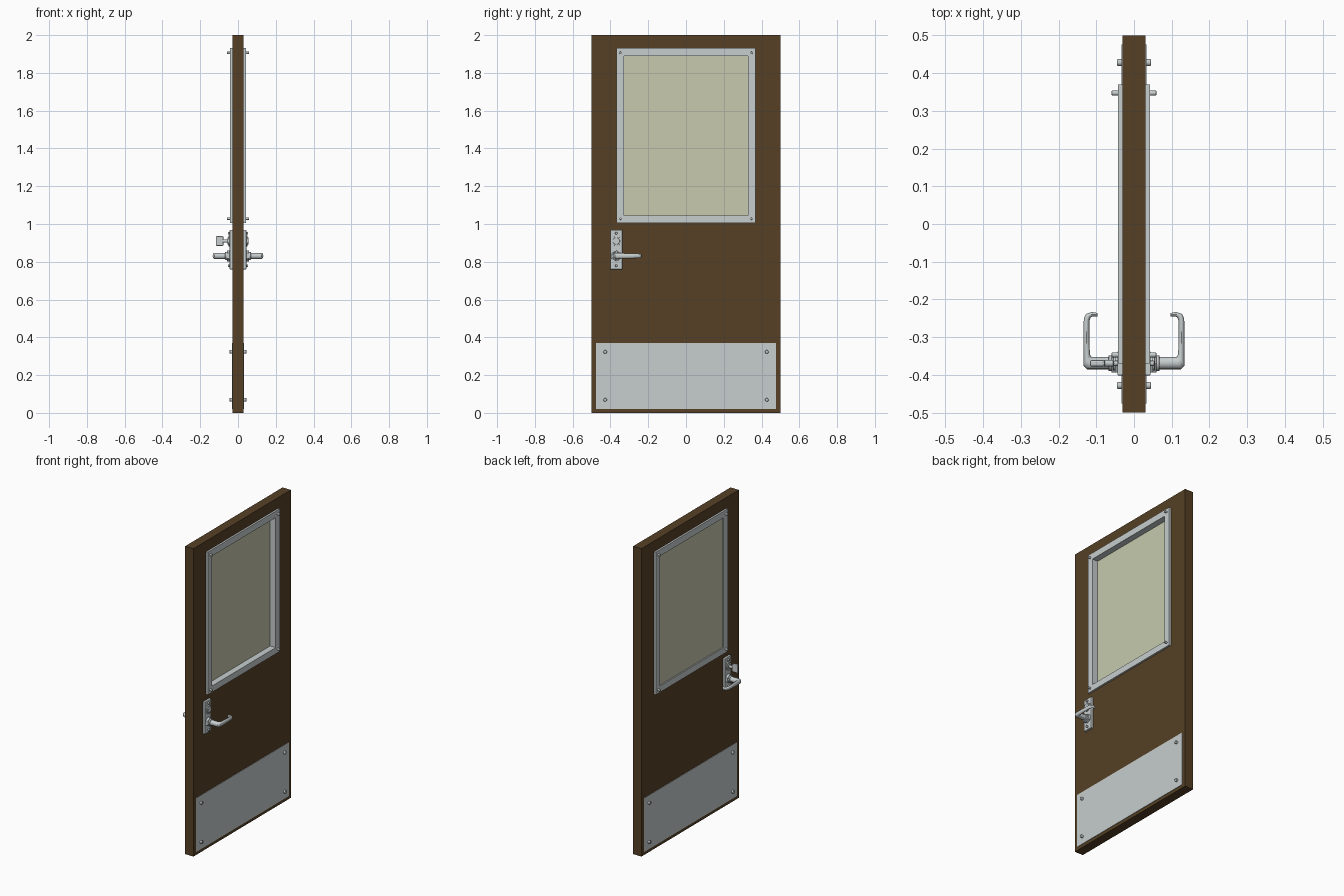
import bpy, bmesh, math
from mathutils import Matrix, Vector

if "Cube" in bpy.data.objects:
    bpy.data.objects.remove(bpy.data.objects["Cube"])


def material(name, rgb):
    m = bpy.data.materials.new(name)
    m.diffuse_color = (*rgb, 1)
    m.use_nodes = True
    m.node_tree.nodes["Principled BSDF"].inputs["Base Color"].default_value = m.diffuse_color
    return m


WOOD = material("brown wood", (0.093, 0.051, 0.018))
METAL = material("brushed metal", (0.57, 0.61, 0.61))
GLASS = material("pale glass", (0.57, 0.59, 0.42))


def finish(name, bm, mat, smooth=False, bevel=0):
    bmesh.ops.recalc_face_normals(bm, faces=bm.faces)
    me = bpy.data.meshes.new(name)
    bm.to_mesh(me)
    bm.free()
    me.materials.append(mat)
    ob = bpy.data.objects.new(name, me)
    bpy.context.collection.objects.link(ob)
    if bevel:
        b = ob.modifiers.new("bevel", 'BEVEL')
        b.width, b.segments = bevel, 2
        b.limit_method = 'ANGLE'
    if smooth:
        bpy.ops.object.select_all(action='DESELECT')
        ob.select_set(True)
        bpy.context.view_layer.objects.active = ob
        bpy.ops.object.shade_smooth_by_angle(angle=math.radians(35))
    return ob


def box(name, x, y, z, mat, bevel=0):
    bm = bmesh.new()
    size = [b - a for a, b in (x, y, z)]
    mid = [(a + b) / 2 for a, b in (x, y, z)]
    bmesh.ops.create_cube(bm, size=1, matrix=Matrix.Translation(mid) @ Matrix.Diagonal((*size, 1)))
    return finish(name, bm, mat, bevel=bevel)


def rod(name, x0, x1, y, z, r, sides=16, bevel=0, spin=0):
    """Cylinder along x."""
    bm = bmesh.new()
    m = (Matrix.Translation(((x0 + x1) / 2, y, z)) @ Matrix.Rotation(spin, 4, 'X')
         @ Matrix.Rotation(math.pi / 2, 4, 'Y'))
    bmesh.ops.create_cone(bm, cap_ends=True, segments=sides, radius1=r, radius2=r,
                          depth=abs(x1 - x0), matrix=m)
    return finish(name, bm, METAL, smooth=sides > 8, bevel=bevel)


def ring(name, x, outer, inner, mat):
    """Rectangular slab with a rectangular opening; rects are y0, y1, z0, z1."""
    bm = bmesh.new()
    loops = []
    for y0, y1, z0, z1 in (outer, inner):
        for px in x:
            loops.append([bm.verts.new((px, *c)) for c in ((y0, z0), (y1, z0), (y1, z1), (y0, z1))])
    for a, b in ((0, 1), (1, 3), (3, 2), (2, 0)):
        for i in range(4):
            j = (i + 1) % 4
            bm.faces.new((loops[a][i], loops[a][j], loops[b][j], loops[b][i]))
    return finish(name, bm, mat)


def lever(name, s, z):
    """Bent handle: each section is outer xy, inner xy, half height."""
    sections = ((.04, -.385, .04, -.352, .0165), (.124, -.385, .113, -.352, .0165),
                (.134, -.376, .117, -.345, .0155), (.134, -.30, .118, -.30, .013),
                (.133, -.25, .118, -.256, .012), (.127, -.238, .115, -.248, .011),
                (.112, -.233, .110, -.245, .010), (.097, -.236, .097, -.245, .008))
    n, bm, rings = 16, bmesh.new(), []
    for ox, oy, ix, iy, h in sections:
        o, i = Vector((s * ox, oy, z)), Vector((s * ix, iy, z))
        c, r = (o + i) / 2, (o - i) / 2
        rings.append([bm.verts.new(c + r * math.cos(t) + Vector((0, 0, h * math.sin(t))))
                      for t in (2 * math.pi * k / n for k in range(n))])
    for a, b in zip(rings, rings[1:]):
        for k in range(n):
            bm.faces.new((a[k], a[(k + 1) % n], b[(k + 1) % n], b[k]))
    bm.faces.new(rings[0])
    bm.faces.new(rings[-1])
    finish(name, bm, METAL, smooth=True)


# Slab, window frame running through it, and glass set towards the back
ring("door_slab", (-.03, .03), (-.5, .5, 0, 2), (-.345, .345, 1.025, 1.91), WOOD)
ring("window_frame", (-.042, .042), (-.369, .369, 1.004, 1.931), (-.327, .327, 1.045, 1.889), METAL)
box("window_glass", (-.034, .002), (-.335, .335), (1.038, 1.896), GLASS)

# Hardware repeated on both faces
LOCK_Y, LOCK_Z, LEVER_Z = -.369, .91, .831
for s, side in ((1, "outer"), (-1, "inner")):
    def span(a, b):
        return tuple(sorted((s * a, s * b)))

    box(f"kick_plate_{side}", span(.028, .033), (-.476, .476), (.021, .371), METAL)
    for y in (-1, 1):
        for z in (.069, .323):
            rod(f"kick_plate_screw_{side}", *span(.03, .045), y * .428, z, .0095, bevel=.003)
        for z in (1.028, 1.906):
            rod(f"frame_screw_{side}", *span(.04, .059), y * .347, z, .0065, 12, bevel=.0015)
    box(f"lock_plate_{side}", span(.028, .044), (-.401, -.337), (.76, .968), METAL, bevel=.002)
    for z in (.779, .951):
        rod(f"lock_plate_screw_{side}", *span(.04, .054), LOCK_Y, z, .007, 12, bevel=.002)
    # hexagonal collars with corners pointing sideways
    rod(f"lock_collar_{side}", *span(.04, .051), LOCK_Y, LOCK_Z, .029, 6, .001, math.pi / 2)
    rod(f"lock_core_{side}", *span(.04, .056), LOCK_Y, LOCK_Z, .019, 20, .002)
    rod(f"lever_collar_{side}", *span(.04, .059), LOCK_Y, LEVER_Z, .029, 6, .001, math.pi / 2)
    rod(f"lever_bushing_{side}", *span(.04, .068), LOCK_Y, LEVER_Z, .021, 20, .002)
    lever(f"lever_{side}", s, LEVER_Z)

# Thumb turn on the inner side only
rod("thumb_turn_stem", -.08, -.04, LOCK_Y, LOCK_Z, .009, 16)
box("thumb_turn", (-.117, -.077), (LOCK_Y - .009, LOCK_Y + .009), (.884, .936), METAL, bevel=.006)
